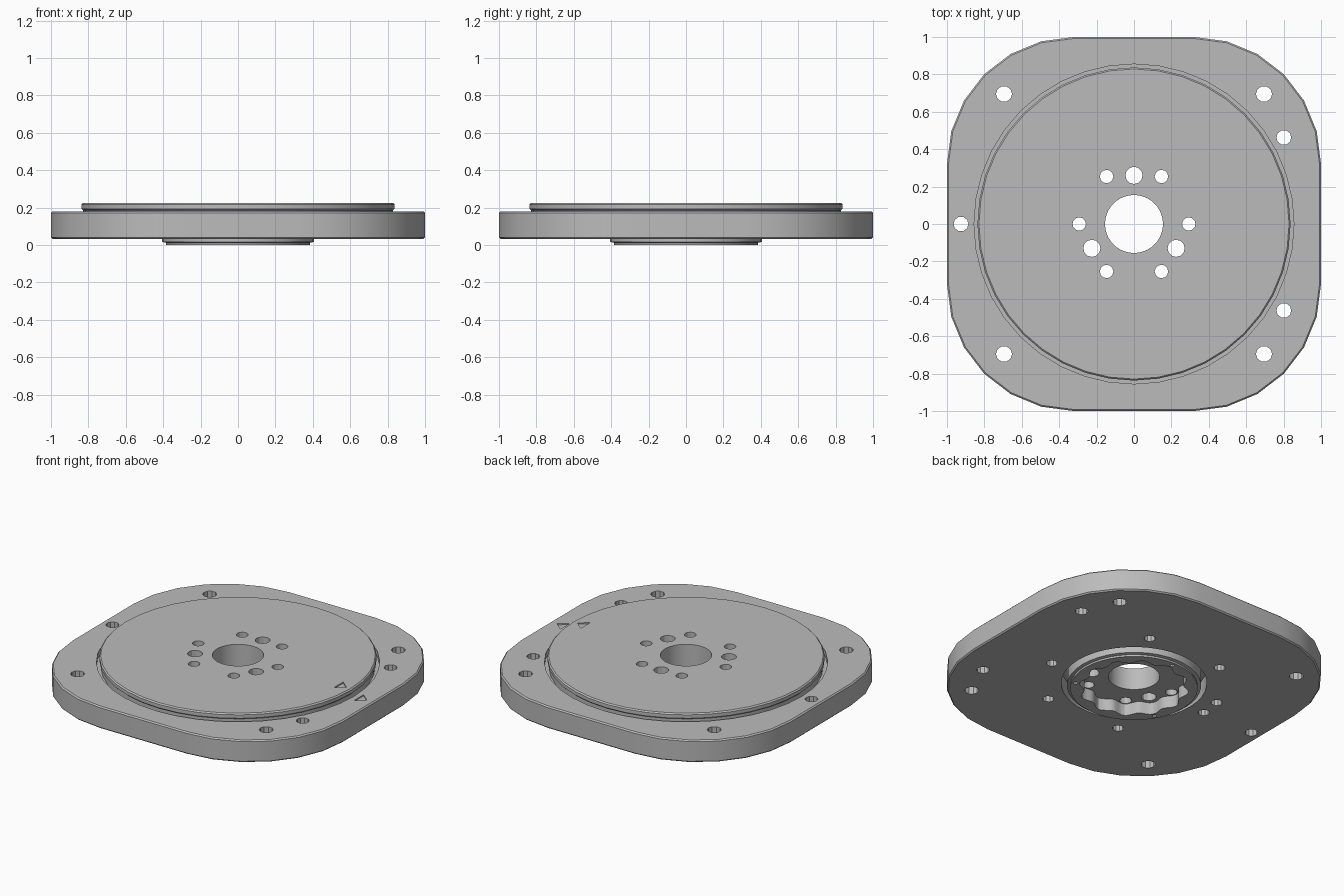
import bpy, bmesh
from math import sin, cos, pi, radians

cube = bpy.data.objects.get("Cube")
if cube:
    bpy.data.objects.remove(cube, do_unlink=True)

GREY = (0.5, 0.5, 0.5, 1)
metal = bpy.data.materials.new("grey metal")
metal.use_nodes = True
metal.diffuse_color = GREY
metal.node_tree.nodes["Principled BSDF"].inputs["Base Color"].default_value = GREY


def add_object(name, bm):
    bmesh.ops.recalc_face_normals(bm, faces=bm.faces)
    mesh = bpy.data.meshes.new(name)
    bm.to_mesh(mesh)
    bm.free()
    mesh.materials.append(metal)
    obj = bpy.data.objects.new(name, mesh)
    bpy.context.collection.objects.link(obj)
    return obj


def prism(bm, outline, low, high):
    """Extrude a flat outline between two heights."""
    face = bm.faces.new([bm.verts.new((x, y, low)) for x, y in outline])
    top = bmesh.ops.extrude_face_region(bm, geom=[face])["geom"]
    verts = [v for v in top if isinstance(v, bmesh.types.BMVert)]
    bmesh.ops.translate(bm, verts=verts, vec=(0, 0, high - low))


def circle(r, n, x=0, y=0):
    return [(x + r * cos(2 * pi * i / n), y + r * sin(2 * pi * i / n)) for i in range(n)]


def lathe(name, profile, n):
    """Revolve a closed (radius, height) profile around z."""
    bm = bmesh.new()
    rings = [[bm.verts.new((x, y, z)) for x, y in circle(r, n)] for r, z in profile]
    for a, b in zip(rings, rings[1:] + rings[:1]):
        for i in range(n):
            j = (i + 1) % n
            bm.faces.new((a[i], a[j], b[j], b[i]))
    return add_object(name, bm)


def cut(obj, shapes):
    """Subtract prisms given as (outline, low, high)."""
    bm = bmesh.new()
    for outline, low, high in shapes:
        prism(bm, outline, low, high)
    cutter = add_object("cutter", bm)
    cutter.hide_render = True
    mod = obj.modifiers.new("cut", "BOOLEAN")
    mod.operation, mod.solver, mod.object = "DIFFERENCE", "EXACT", cutter
    bpy.context.view_layer.objects.active = obj
    bpy.ops.object.modifier_apply(modifier=mod.name)
    bpy.data.objects.remove(cutter, do_unlink=True)


def polar(r, degrees):
    return r * cos(radians(degrees)), r * sin(radians(degrees))


def arrow(x, z):
    return [(x, 0.05), (x, -0.05), (x + 0.06, 0)], z - 0.008, z + 0.05


# Base plate: rounded square with a small edge chamfer
R, SEGS, CHAMFER = 0.68, 6, 0.008
outline = []
for quarter in range(4):
    cx, cy = polar((1 - R) * 2 ** 0.5, 45 + 90 * quarter)
    for i in range(SEGS + 1):
        dx, dy = polar(R, 90 * quarter + 90 * i / SEGS)
        outline.append((cx + dx, cy + dy))
bm = bmesh.new()
prism(bm, outline, 0.033, 0.18)
bm.normal_update()
rims = [e for e in bm.edges if abs(e.verts[0].co.z - e.verts[1].co.z) < 0.001]
bmesh.ops.bevel(bm, geom=rims, offset=CHAMFER, segments=1, affect="EDGES")
base = add_object("base_plate", bm)

# Pocket for the turntable and the opening for its hub
cut(base, [(circle(0.855, 40), 0.145, 0.3)])
cut(base, [(circle(0.44, 40), -0.1, 0.3)])

# Mounting holes and blind holes in the underside, plus the pointer mark
holes = [(circle(0.043, 10, sx * 0.695, sy * 0.695), -0.1, 0.3)
         for sx in (-1, 1) for sy in (-1, 1)]
holes += [(circle(0.04, 10, *polar(0.925, a)), -0.1, 0.3) for a in (-30, 30, 180)]
holes += [(circle(0.035, 10, *polar(0.55, a)), -0.1, 0.1)
          for a in (60, 120, 165, 180, 240, 300, 346)]
cut(base, holes + [arrow(0.89, 0.18)])

# Turntable: wide disc with a stepped hub below and a central bore
turntable = lathe("turntable", [
    (0.155, 0.225), (0.829, 0.225), (0.837, 0.217), (0.837, 0.194), (0.828, 0.186),
    (0.828, 0.148), (0.405, 0.148), (0.405, 0.016), (0.385, 0.012), (0.385, 0),
    (0.155, 0)], 40)

# Scalloped recess under the hub
wave = []
for i in range(96):
    a = 360 * i / 96
    wave.append(polar(0.317 + 0.017 * cos(radians(12 * a)), a))
cut(turntable, [(wave, -0.1, 0.08)])

# Tool holes, dowel holes, rim screws and the pointer mark
holes = [(circle(0.036, 12, *polar(0.293, a)), -0.2, 0.4) for a in range(0, 360, 60)]
holes += [(circle(0.046, 12, *polar(0.26, a)), -0.2, 0.4) for a in (90, 210, 330)]
holes += [(circle(0.014, 8, *polar(0.358, a)), -0.2, 0.05) for a in (90, 210, 330)]
cut(turntable, holes + [arrow(0.74, 0.225)])

# Smooth the round walls, keep the edges crisp
for obj in (base, turntable):
    bpy.ops.object.select_all(action="DESELECT")
    obj.select_set(True)
    bpy.context.view_layer.objects.active = obj
    bpy.ops.object.shade_smooth_by_angle(angle=radians(25))
